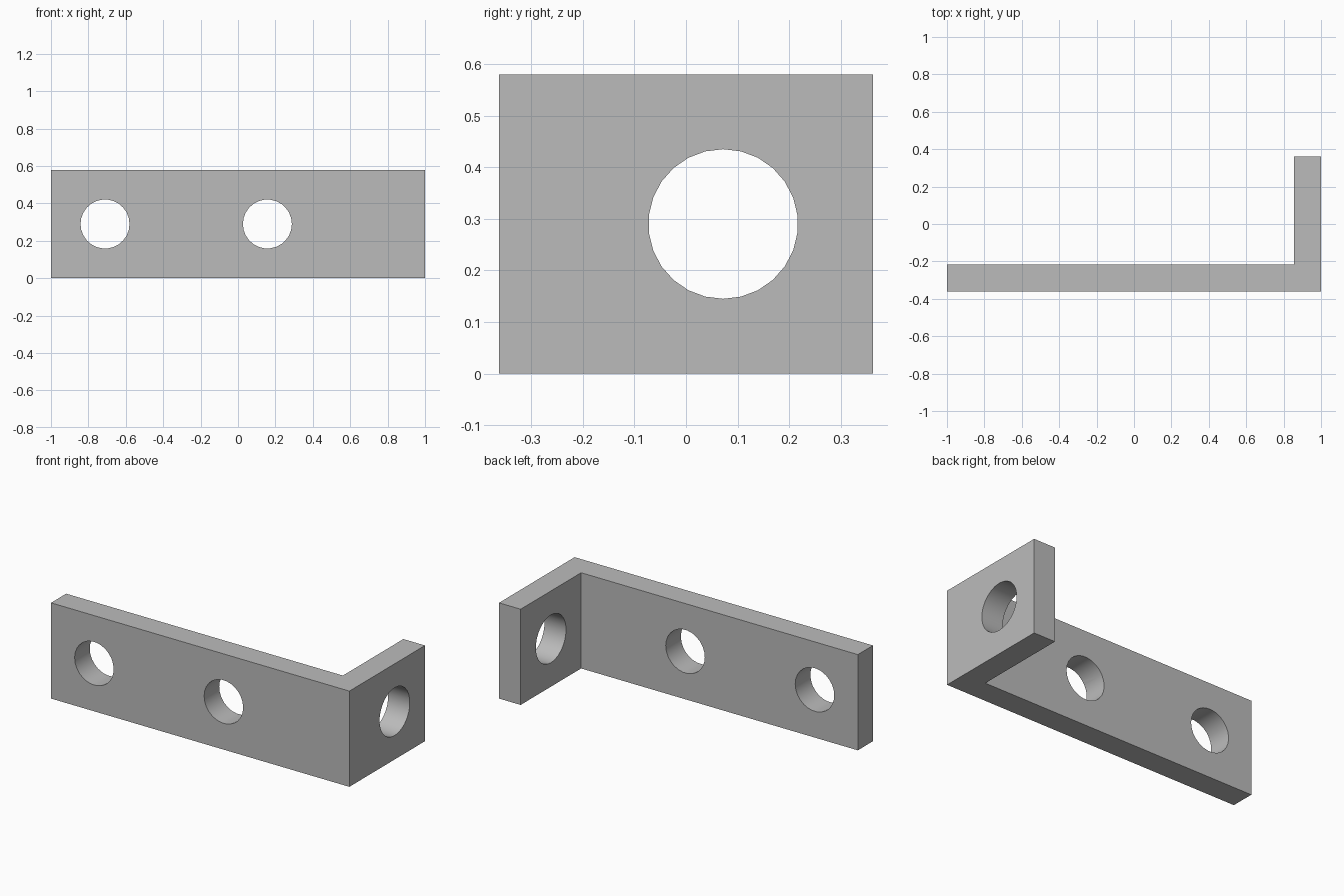
import bpy, bmesh, math
from mathutils import Matrix, Vector

cube = bpy.data.objects.get("Cube")
if cube:
    bpy.data.objects.remove(cube, do_unlink=True)

HEIGHT, THICK, DEPTH = 0.58, 0.145, 0.362
MID = HEIGHT / 2

grey = bpy.data.materials.new("grey metal")
grey.use_nodes = True
colour = (0.5, 0.5, 0.5, 1)
grey.diffuse_color = colour
grey.node_tree.nodes["Principled BSDF"].inputs["Base Color"].default_value = colour


def make_object(name, bm):
    bmesh.ops.recalc_face_normals(bm, faces=bm.faces)
    mesh = bpy.data.meshes.new(name)
    bm.to_mesh(mesh)
    bm.free()
    mesh.materials.append(grey)
    obj = bpy.data.objects.new(name, mesh)
    bpy.context.collection.objects.link(obj)
    return obj


def drill(target, name, centre, radius, rotation):
    """Cut a round through-hole with a hidden cylinder."""
    bm = bmesh.new()
    bmesh.ops.create_cone(bm, cap_ends=True, segments=26, radius1=radius,
                          radius2=radius, depth=THICK * 2,
                          matrix=Matrix.Translation(centre) @ rotation)
    cutter = make_object(name, bm)
    cutter.hide_render = True
    cutter.hide_viewport = True
    cutter.display_type = 'WIRE'
    mod = target.modifiers.new(name, 'BOOLEAN')
    mod.operation = 'DIFFERENCE'
    mod.solver = 'EXACT'
    mod.object = cutter


# L-shaped bracket: plan outline raised to full height
bm = bmesh.new()
inner_x, inner_y = 1 - THICK, -DEPTH + THICK
outline = [(-1, -DEPTH), (1, -DEPTH), (1, DEPTH),
           (inner_x, DEPTH), (inner_x, inner_y), (-1, inner_y)]
face = bm.faces.new([bm.verts.new((x, y, 0)) for x, y in outline])
raised = bmesh.ops.extrude_face_region(bm, geom=[face])["geom"]
bmesh.ops.translate(bm, vec=(0, 0, HEIGHT),
                    verts=[v for v in raised if isinstance(v, bmesh.types.BMVert)])
bracket = make_object("angle_bracket", bm)

# Two holes through the long arm, one larger hole through the short arm
along_y = Matrix.Rotation(math.pi / 2, 4, 'X') @ Matrix.Rotation(math.pi / 2, 4, 'Z')
along_x = Matrix.Rotation(math.pi / 2, 4, 'Y') @ Matrix.Rotation(math.pi / 2, 4, 'Z')
for name, x in (("outer_hole_cutter", -0.711), ("inner_hole_cutter", 0.157)):
    drill(bracket, name, Vector((x, -DEPTH + THICK / 2, MID)), 0.131, along_y)
drill(bracket, "side_hole_cutter", Vector((1 - THICK / 2, 0.072, MID)), 0.145, along_x)

# Apply the cuts, then smooth the bores while keeping edges sharp
bpy.ops.object.select_all(action='DESELECT')
bracket.select_set(True)
bpy.context.view_layer.objects.active = bracket
for mod in list(bracket.modifiers):
    cutter = mod.object
    bpy.ops.object.modifier_apply(modifier=mod.name)
    bpy.data.objects.remove(cutter, do_unlink=True)
bpy.ops.object.shade_smooth_by_angle(angle=math.radians(30))
